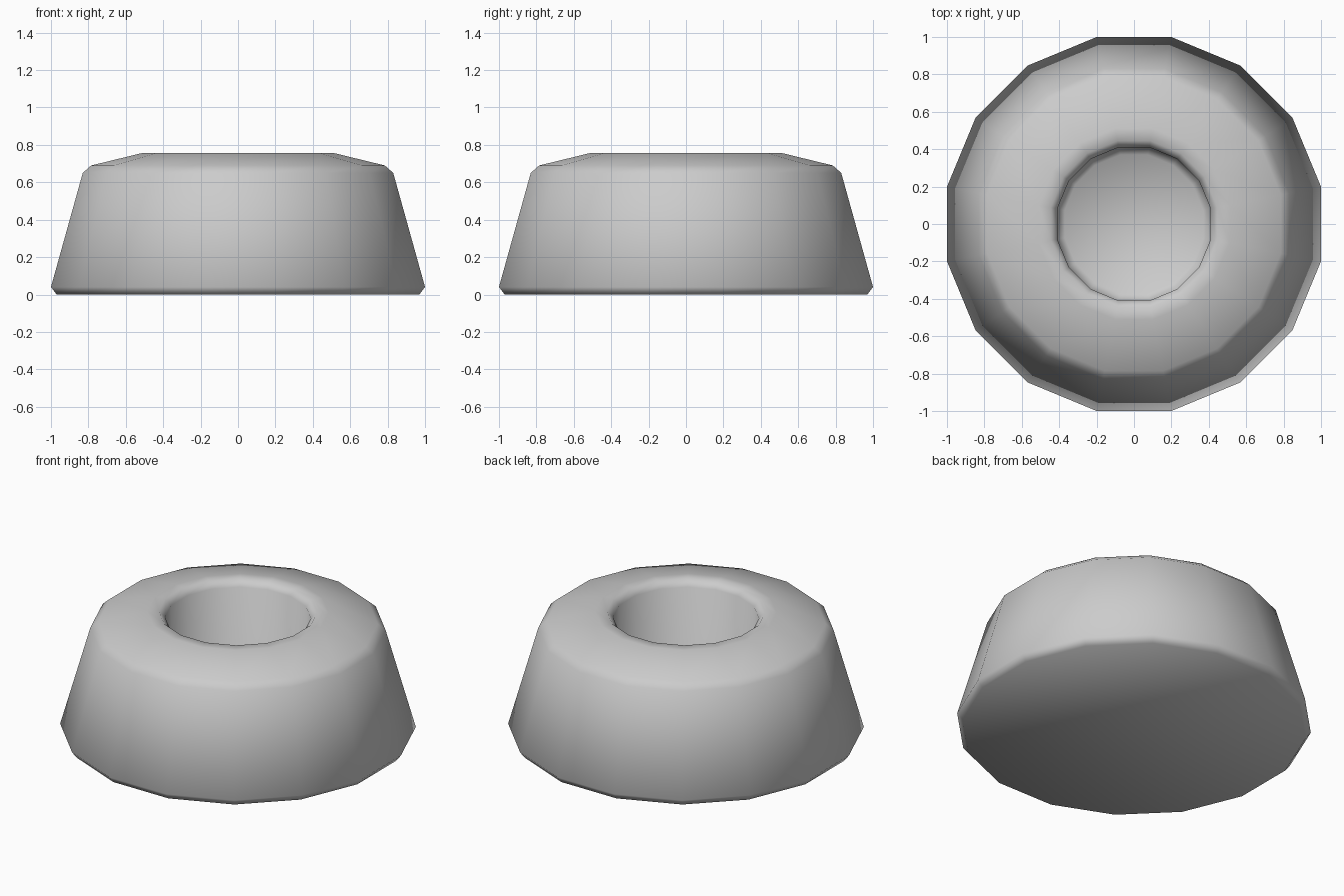
import bpy, bmesh, math

if "Cube" in bpy.data.objects:
    bpy.data.objects.remove(bpy.data.objects["Cube"])

SIDES = 16
# (distance to flat, height) from base, up the wall, over the rim, into the recess
PROFILE = [
    (0.97, 0.0), (1.0, 0.04),        # base chamfer
    (0.83, 0.65), (0.785, 0.69),     # tapered wall and shoulder
    (0.51, 0.757), (0.445, 0.757),   # sloped top and crest
    (0.41, 0.72),                    # recess lip
    (0.41, 0.24), (0.37, 0.20),      # recess wall and floor chamfer
]


def ring(bm, apothem, z):
    r = apothem / math.cos(math.pi / SIDES)
    angles = [2 * math.pi * (i + 0.5) / SIDES for i in range(SIDES)]
    return [bm.verts.new((r * math.cos(a), r * math.sin(a), z)) for a in angles]


# Tapered foot with a round blind recess
bm = bmesh.new()
rings = [ring(bm, a, z) for a, z in PROFILE]
for low, high in zip(rings, rings[1:]):
    for i in range(SIDES):
        j = (i + 1) % SIDES
        bm.faces.new((low[i], low[j], high[j], high[i]))
bm.faces.new(rings[0][::-1])   # underside
bm.faces.new(rings[-1])        # recess floor
bmesh.ops.recalc_face_normals(bm, faces=bm.faces)
for f in bm.faces:
    f.smooth = True

mesh = bpy.data.meshes.new("tapered_foot")
bm.to_mesh(mesh)
bm.free()
obj = bpy.data.objects.new("tapered_foot", mesh)
bpy.context.collection.objects.link(obj)
